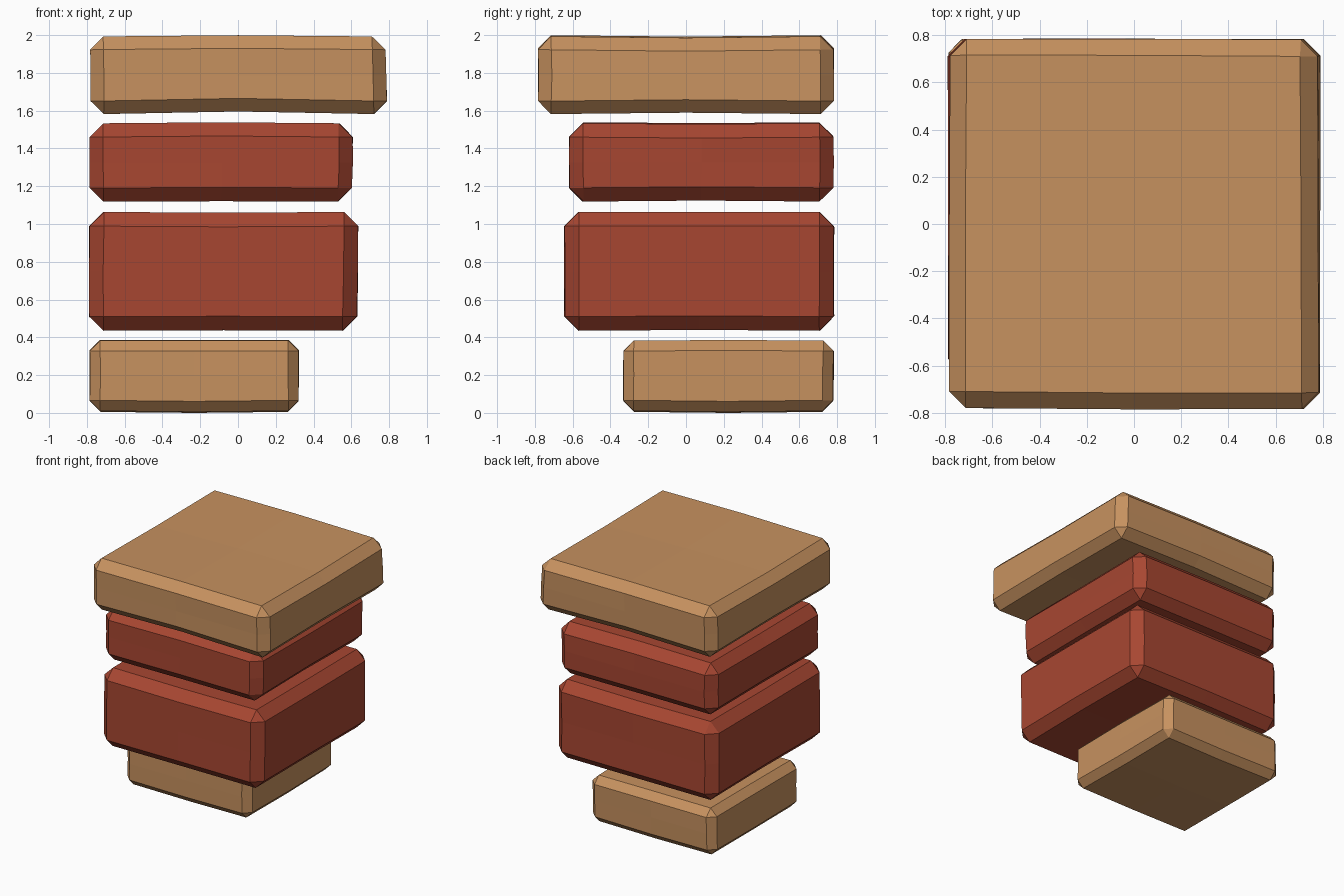
import bpy
import bmesh
import random

random.seed(4)
if "Cube" in bpy.data.objects:
    bpy.data.objects.remove(bpy.data.objects["Cube"], do_unlink=True)


def make_material(name, color):
    mat = bpy.data.materials.new(name)
    mat.use_nodes = True
    mat.diffuse_color = color
    mat.node_tree.nodes["Principled BSDF"].inputs["Base Color"].default_value = color
    return mat


tan = make_material("tan stone", (0.57, 0.285, 0.115, 1))
red = make_material("red brick", (0.39, 0.062, 0.031, 1))


def make_block(name, mat, low, high, chamfer, top_bow, bottom_bow, lean):
    """Chamfered block whose edge midpoints bow along x and y."""
    bm = bmesh.new()
    bmesh.ops.create_cube(bm, size=2)
    bmesh.ops.subdivide_edges(bm, edges=bm.edges[:], cuts=1, use_grid_fill=True)
    for v in bm.verts:
        unit = v.co.copy()
        for i in range(3):
            v.co[i] = low[i] + (high[i] - low[i]) * (unit[i] + 1) / 2
        # Bow the top and bottom, lean the free sides, and roughen slightly
        bow = top_bow if unit.z > 0 else bottom_bow
        v.co.z += abs(unit.z) * (bow[0] * (1 - abs(unit.x)) + bow[1] * (1 - abs(unit.y)))
        if unit.x > 0:
            v.co.x += lean * unit.z
        for i in range(2):
            v.co[i] += random.uniform(-1, 1) * 0.004
    mesh = bpy.data.meshes.new(name)
    bm.to_mesh(mesh)
    bm.free()
    mesh.materials.append(mat)
    obj = bpy.data.objects.new(name, mesh)
    bpy.context.collection.objects.link(obj)

    # Single flat chamfer on the outer edges only
    bevel = obj.modifiers.new("chamfer", "BEVEL")
    bevel.width = chamfer
    bevel.segments = 1
    bevel.limit_method = "ANGLE"
    bevel.angle_limit = 0.7
    return obj


# Stack of blocks sharing the back right corner, growing towards the top
make_block("base_block", tan, (-0.785, -0.33, 0.012), (0.32, 0.78, 0.382), 0.055,
           (0, 0.004), (-0.006, -0.006), 0)
make_block("lower_brick", red, (-0.787, -0.643, 0.434), (0.633, 0.783, 1.064), 0.075,
           (-0.004, 0), (0.003, 0.005), 0.005)
make_block("upper_brick", red, (-0.783, -0.618, 1.118), (0.605, 0.78, 1.533), 0.073,
           (0.006, -0.005), (0.002, 0.006), 0.003)
make_block("top_slab", tan, (-0.782, -0.782, 1.58), (0.782, 0.782, 1.993), 0.07,
           (0.007, -0.008), (0.015, 0.008), -0.006)
